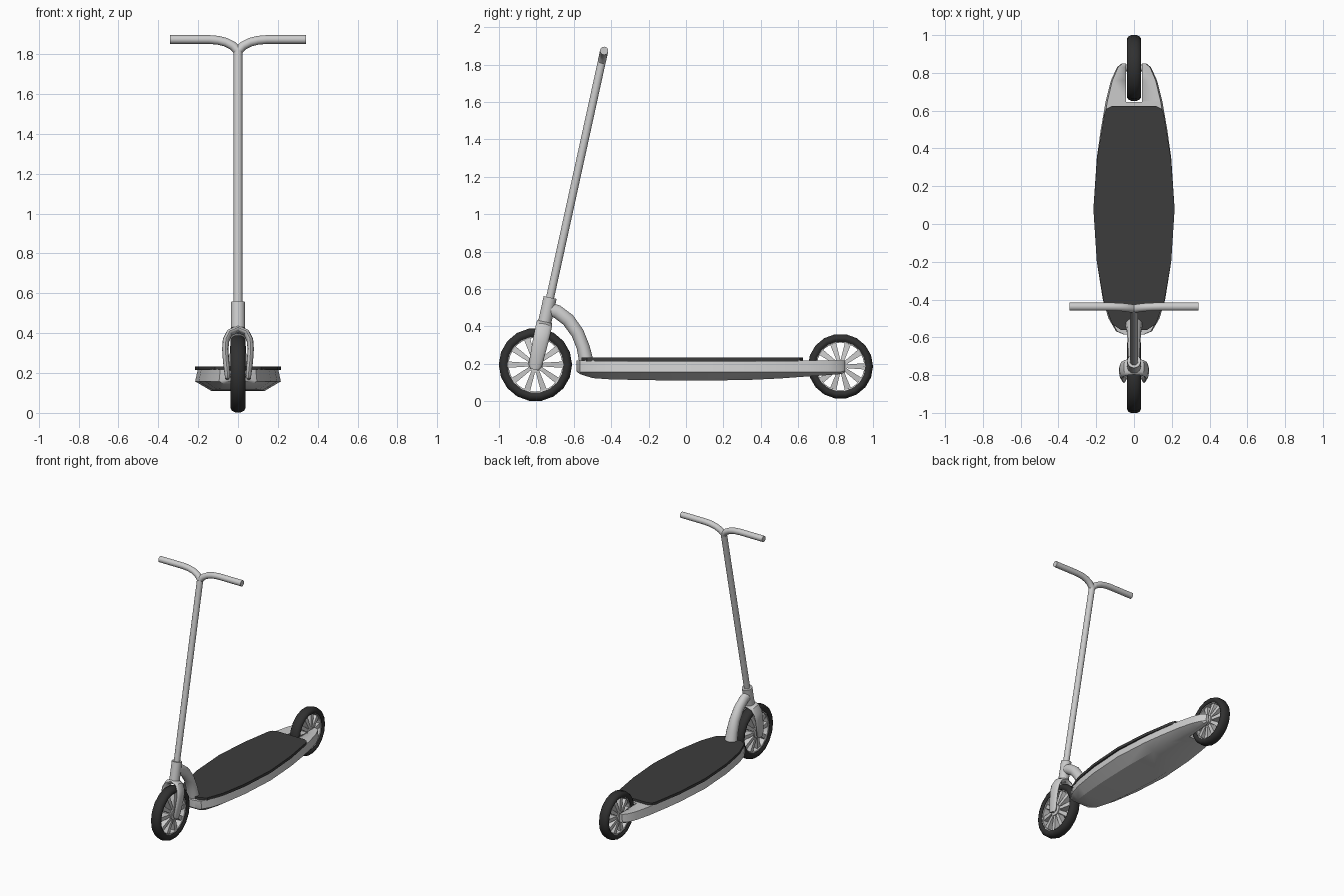
import bpy, bmesh
from math import sin, cos, pi, radians
from mathutils import Vector, Matrix

if "Cube" in bpy.data.objects:
    bpy.data.objects.remove(bpy.data.objects["Cube"])

dark = bpy.data.materials.new("dark_rubber")
dark.diffuse_color = (0.03, 0.03, 0.03, 1)
dark.use_nodes = True
dark.node_tree.nodes["Principled BSDF"].inputs["Base Color"].default_value = dark.diffuse_color
mat_grip = bpy.data.materials.new("grip_mat")
mat_grip.diffuse_color = (0.045, 0.045, 0.045, 1)
mat_grip.use_nodes = True
mat_grip.node_tree.nodes["Principled BSDF"].inputs["Base Color"].default_value = mat_grip.diffuse_color


def finish(name, bm, material=None, angle=35):
    bmesh.ops.recalc_face_normals(bm, faces=bm.faces)
    me = bpy.data.meshes.new(name)
    bm.to_mesh(me)
    bm.free()
    ob = bpy.data.objects.new(name, me)
    bpy.context.collection.objects.link(ob)
    if material:
        me.materials.append(material)
    bpy.ops.object.select_all(action='DESELECT')
    ob.select_set(True)
    bpy.context.view_layer.objects.active = ob
    bpy.ops.object.shade_smooth_by_angle(angle=radians(angle))
    return ob


def add_loft(bm, rings, closed=False):
    vs = [[bm.verts.new(p) for p in r] for r in rings]
    n, m = len(vs[0]), len(vs)
    for i in range(m if closed else m - 1):
        a, b = vs[i], vs[(i + 1) % m]
        for j in range(n):
            k = (j + 1) % n
            bm.faces.new((a[j], a[k], b[k], b[j]))
    if not closed:
        bm.faces.new(vs[0])
        bm.faces.new(vs[-1])


def loft(name, rings, material=None, closed=False, angle=35):
    bm = bmesh.new()
    add_loft(bm, rings, closed)
    return finish(name, bm, material, angle)


def tube(name, pts, radii, normal, sides=14):
    """Sweep an ellipse along a planar path; radii = (along normal, in plane)."""
    pts, nrm, rings = [Vector(p) for p in pts], Vector(normal).normalized(), []
    for i, p in enumerate(pts):
        t = (pts[min(i + 1, len(pts) - 1)] - pts[max(i - 1, 0)]).normalized()
        v = t.cross(nrm).normalized()
        a, b = radii[i]
        rings.append([p + nrm * a * cos(2 * pi * k / sides) + v * b * sin(2 * pi * k / sides)
                      for k in range(sides)])
    return loft(name, rings)


def lathe_x(profile, centre, n):
    """Rings of an (x, radius) profile turned about the wheel axle."""
    return [[Vector((x, centre[0] + r * cos(2 * pi * k / n), centre[1] + r * sin(2 * pi * k / n)))
             for x, r in profile] for k in range(n)]


def wheel(name, y, z, R):
    s, c = R / 0.195, (y, z)
    # tyre
    tyre = [(-.037, .162), (-.038, .174), (-.030, .188), (-.014, .196), (.014, .196),
            (.030, .188), (.038, .174), (.037, .162), (.028, .150), (-.028, .150)]
    loft(name + "_tyre", lathe_x([(x, r * s) for x, r in tyre], c, 18), dark, True, 40)
    # rim, spokes, hub and axle
    bm = bmesh.new()
    rim = [(-.026, .152), (.026, .152), (.022, .143), (-.022, .143)]
    add_loft(bm, lathe_x([(x, r * s) for x, r in rim], c, 36), True)
    for i in range(10):
        m = Matrix.Translation((0, y, z)) @ Matrix.Rotation(2 * pi * (i + .5) / 10, 4, 'X')
        add_loft(bm, [[m @ Vector((sx * hx, sy * hw, r * s))
                       for sx, sy in ((-1, -1), (1, -1), (1, 1), (-1, 1))]
                      for r, hw, hx in ((.025, .009, .030), (.148, .017, .014))])
    for r, d in ((.042 * s, .07), (.018, .124)):
        bmesh.ops.create_cone(bm, cap_ends=True, segments=20, radius1=r, radius2=r, depth=d,
                              matrix=Matrix.Translation((0, y, z)) @ Matrix.Rotation(pi / 2, 4, 'Y'))
    finish(name + "_rim", bm)


wheel("front_wheel", -.805, .196, .195)
wheel("rear_wheel", .826, .187, .173)

# deck body: chamfered hull lofted along y
hull = [(-.585, .055, .160), (-.568, .095, .146), (-.50, .135, .124), (-.40, .165, .117),
        (-.20, .197, .113), (.08, .215, .110), (.35, .197, .115), (.50, .176, .122),
        (.65, .150, .133), (.76, .122, .140), (.83, .090, .146), (.85, .065, .155)]
rings = []
for y, w, zb in hull:
    zm, wb, wt = max(.158, zb + .008), max(.62 * w, min(.9 * w, .07)), .94 * w
    half = [(wb, zb), (w, zm), (wt, .217)]
    rings.append([(x, y, z) for x, z in half] + [(-x, y, z) for x, z in reversed(half)])
deck = loft("deck", rings, angle=30)

# slot for the rear wheel
bm = bmesh.new()
bmesh.ops.create_cube(bm, size=1, matrix=Matrix.Translation((0, .845, .2)) @ Matrix.Diagonal((.084, .4, .4, 1)))
cutter = finish("rear_slot_cutter", bm)
mod = deck.modifiers.new("slot", 'BOOLEAN')
mod.operation, mod.object, mod.solver = 'DIFFERENCE', cutter, 'EXACT'
bpy.context.view_layer.objects.active = deck
bpy.ops.object.modifier_apply(modifier=mod.name)
bpy.data.objects.remove(cutter)

# standing mat
edge = [(.07, -.56), (.115, -.53), (.16, -.41), (.197, -.2), (.215, .08),
        (.195, .35), (.157, .585), (.145, .61), (.115, .625)]
outline = edge + [(-x, y) for x, y in reversed(edge)]
loft("grip_mat", [[(x, y, z) for x, y in outline] for z in (.214, .234)], mat_grip)


def steer(z, x=0):
    """Point on the raked steering axis plane."""
    return Vector((x, -.756 + .219 * (z - .42), z))


axis_normal = (0, 1, -.219)
# steering column and head tube
tube("steering_column", [steer(.40), steer(1.83)], [(.022, .022)] * 2, (1, 0, 0))
tube("head_tube", [steer(.425), steer(.555)], [(.036, .036)] * 2, (1, 0, 0), 18)

# handlebar: two curved halves meeting at the column
for side, sgn in (("left", 1), ("right", -1)):
    path = [(0, 1.815), (.025, 1.842), (.06, 1.860), (.10, 1.870), (.145, 1.874), (.342, 1.874)]
    tube("handlebar_" + side, [steer(z, sgn * x) for x, z in path], [(.022, .022)] * 6, axis_normal)

# front fork: one arch over the wheel
leg = [(.053, .170, .022, .011), (.053, .190, .036, .014), (.060, .26, .039, .016),
       (.064, .32, .042, .016), (.060, .365, .043, .017), (.042, .402, .043, .017)]
arch = leg + [(0, .420, .042, .018)] + [(-x, z, a, b) for x, z, a, b in reversed(leg)]
tube("front_fork", [steer(z, x) for x, z, a, b in arch], [(a, b) for x, z, a, b in arch], axis_normal)

# curved neck joining head tube and deck
neck = [(-.74, .495, .030, .036), (-.69, .480, .032, .037), (-.63, .435, .034, .037),
        (-.58, .365, .037, .036), (-.55, .29, .042, .036), (-.53, .20, .048, .040)]
tube("neck", [(0, y, z) for y, z, a, b in neck], [(a, b) for y, z, a, b in neck], (1, 0, 0))
